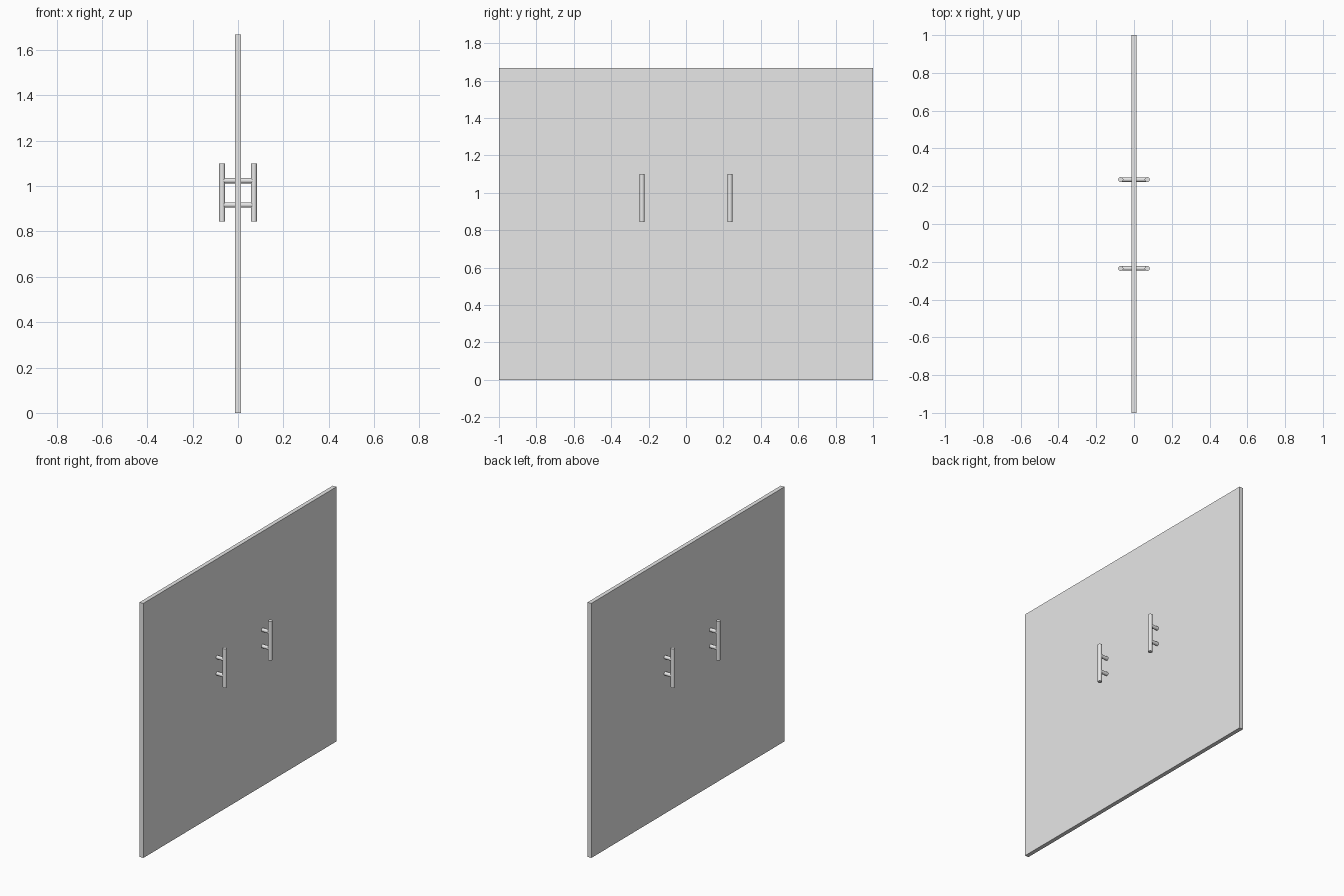
import bpy
import math

cube = bpy.data.objects.get("Cube")
if cube:
    bpy.data.objects.remove(cube, do_unlink=True)

DOOR_THICK, DOOR_HEIGHT = 0.027, 1.668
HANDLE_Y = 0.235                 # distance of each handle from the centre seam
BAR_X, BAR_R = 0.07, 0.0135      # grip bar offset and radius
BAR_LOW, BAR_HIGH = 0.843, 1.099
POST_R = 0.0118
POST_HEIGHTS = {"lower": 0.917, "upper": 1.024}

# One plain grey for everything
grey = bpy.data.materials.new("light_grey")
grey.use_nodes = True
colour = (0.8, 0.8, 0.8, 1.0)
grey.diffuse_color = colour
grey.node_tree.nodes["Principled BSDF"].inputs["Base Color"].default_value = colour


def finish(name):
    obj = bpy.context.object
    obj.name = name
    obj.data.materials.append(grey)
    return obj


def box(name, size, location):
    bpy.ops.mesh.primitive_cube_add(size=1, location=location)
    bpy.context.object.scale = size
    bpy.ops.object.transform_apply(location=False, rotation=False, scale=True)
    return finish(name)


def rod(name, radius, length, location, along_x=False):
    turn = (0, math.pi / 2, 0) if along_x else (0, 0, 0)
    bpy.ops.mesh.primitive_cylinder_add(vertices=32, radius=radius, depth=length,
                                        location=location, rotation=turn)
    bpy.ops.object.shade_smooth_by_angle(angle=math.radians(35))
    return finish(name)


for side, s in (("front", -1), ("back", 1)):
    # Door leaf, meeting its twin at the centre
    box(f"{side}_door_leaf", (DOOR_THICK, 1.0, DOOR_HEIGHT),
        (0, s * 0.5, DOOR_HEIGHT / 2))

    # Upright grip bar on each face of the leaf
    for face, f in (("right", -1), ("left", 1)):
        rod(f"{side}_{face}_handle_bar", BAR_R, BAR_HIGH - BAR_LOW,
            (f * BAR_X, s * HANDLE_Y, (BAR_LOW + BAR_HIGH) / 2))

    # Posts through the leaf that join the two bars
    for level, z in POST_HEIGHTS.items():
        rod(f"{side}_{level}_handle_post", POST_R, 2 * BAR_X,
            (0, s * HANDLE_Y, z), along_x=True)
